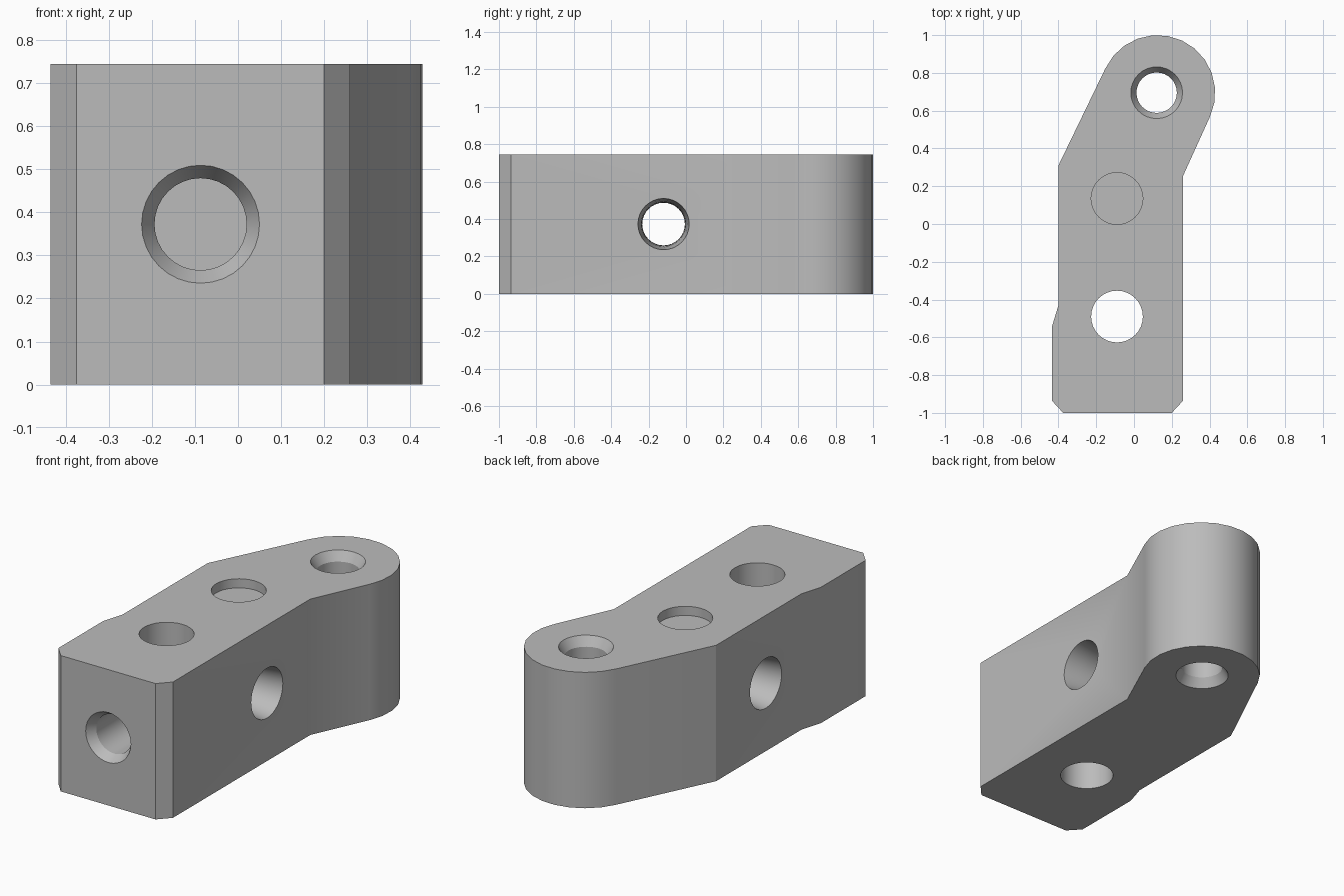
import bpy, bmesh, math
from mathutils import Matrix, Vector

old = bpy.data.objects.get("Cube")
if old:
    bpy.data.objects.remove(old, do_unlink=True)

HEIGHT = 0.745
MID = HEIGHT / 2
RIM, BORE = 0.137, 0.107      # mouth and bore radii
SEGMENTS = 32

grey = bpy.data.materials.new("plain grey")
grey.use_nodes = True
grey.diffuse_color = (0.5, 0.5, 0.5, 1)
grey.node_tree.nodes["Principled BSDF"].inputs["Base Color"].default_value = (0.5, 0.5, 0.5, 1)


def make_object(name, bm):
    bmesh.ops.recalc_face_normals(bm, faces=bm.faces)
    mesh = bpy.data.meshes.new(name)
    bm.to_mesh(mesh)
    bm.free()
    mesh.materials.append(grey)
    obj = bpy.data.objects.new(name, mesh)
    bpy.context.collection.objects.link(obj)
    return obj


def add_lathe(bm, origin, axis, profile):
    """Closed turned solid; profile is (distance along axis, radius)."""
    turn = Vector((0, 0, 1)).rotation_difference(Vector(axis)).to_matrix().to_4x4()
    place = Matrix.Translation(origin) @ turn
    rings = []
    for dist, radius in profile:
        angles = [math.tau * i / SEGMENTS for i in range(SEGMENTS)]
        rings.append([bm.verts.new(place @ Vector((radius * math.cos(a), radius * math.sin(a), dist)))
                      for a in angles])
    for low, high in zip(rings, rings[1:]):
        for i in range(SEGMENTS):
            j = (i + 1) % SEGMENTS
            bm.faces.new((low[i], low[j], high[j], high[i]))
    bm.faces.new(rings[0][::-1])
    bm.faces.new(rings[-1])


# Bent arm outline with a rounded far end
outline = [(-0.375, -1), (0.2, -1), (0.26, -0.935), (0.26, 0.255)]
for i in range(13):
    a = math.radians(-25 + 15 * i)
    outline.append((0.125 + 0.305 * math.cos(a), 0.695 + 0.305 * math.sin(a)))
outline += [(-0.4, 0.31), (-0.4, -0.43), (-0.435, -0.545), (-0.435, -0.935)]

bm = bmesh.new()
base = bm.faces.new([bm.verts.new((x, y, 0)) for x, y in outline])
top = bmesh.ops.extrude_face_region(bm, geom=[base])["geom"]
bmesh.ops.translate(bm, vec=(0, 0, HEIGHT), verts=[v for v in top if isinstance(v, bmesh.types.BMVert)])
arm = make_object("bent_arm", bm)

# Holes: plain, shallow pocket, countersunk, flared side hole, blind front hole
holes = bmesh.new()
add_lathe(holes, (-0.09, -0.49, 0), (0, 0, 1), [(-0.1, RIM), (HEIGHT + 0.1, RIM)])
add_lathe(holes, (-0.09, 0.135, HEIGHT), (0, 0, 1), [(-0.05, RIM), (0.1, RIM)])
add_lathe(holes, (0.12, 0.695, 0), (0, 0, 1),
          [(-0.1, RIM), (0, RIM), (0.05, BORE), (HEIGHT - 0.05, BORE), (HEIGHT, RIM), (HEIGHT + 0.1, RIM)])
flare = [(0.33 * t / 4, 0.114 + 0.023 * (t / 4) ** 2) for t in range(-4, 5)]
add_lathe(holes, (-0.07, -0.12, MID), (1, 0, 0), [(-0.45, RIM)] + flare + [(0.45, RIM)])
add_lathe(holes, (-0.087, -1, MID), (0, 1, 0), [(-0.1, RIM), (0, RIM), (0.05, BORE), (0.3, BORE)])
cutter = make_object("hole_cutter", holes)
cutter.hide_render = True

# Cut the holes and bake the result
cut = arm.modifiers.new("holes", "BOOLEAN")
cut.operation = "DIFFERENCE"
cut.solver = "EXACT"
cut.object = cutter
bpy.ops.object.select_all(action="DESELECT")
arm.select_set(True)
bpy.context.view_layer.objects.active = arm
bpy.ops.object.modifier_apply(modifier=cut.name)
bpy.data.objects.remove(cutter, do_unlink=True)
bpy.ops.object.shade_smooth_by_angle(angle=math.radians(25))
